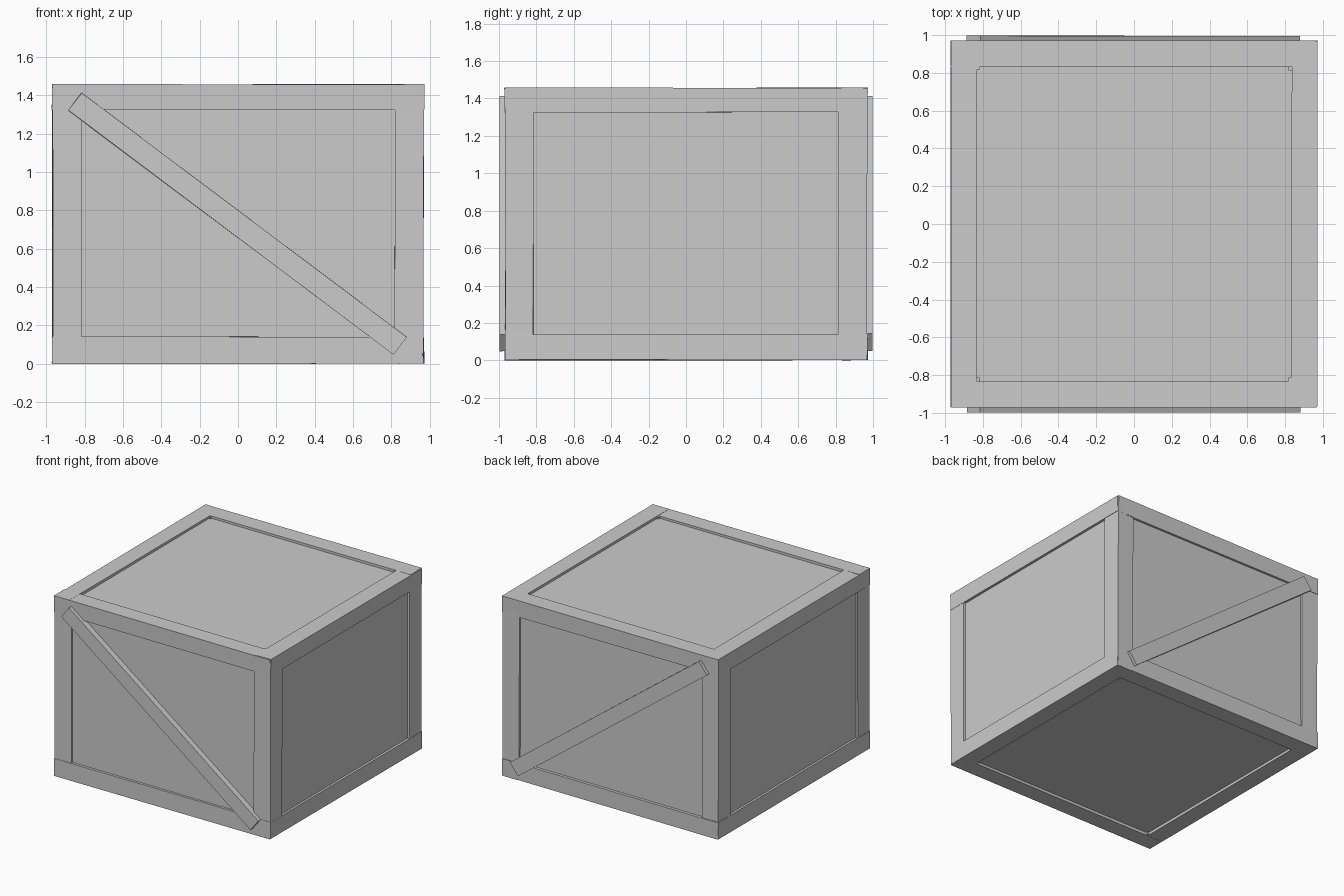
import bpy, bmesh, math, random
from mathutils import Matrix, Vector

if "Cube" in bpy.data.objects:
    bpy.data.objects.remove(bpy.data.objects["Cube"])

random.seed(4)


def box(name, lo, hi, wobble=0.0):
    """Flat-shaded box between two corners, with slightly hand-cut edges."""
    lo, hi = Vector(lo), Vector(hi)
    bm = bmesh.new()
    bmesh.ops.create_cube(bm, size=1)
    for v in bm.verts:
        v.co = Vector((v.co[i] * (hi[i] - lo[i]) for i in range(3))) + (lo + hi) / 2
        v.co += Vector([random.uniform(-wobble, wobble) for _ in range(3)])
    mesh = bpy.data.meshes.new(name)
    bm.to_mesh(mesh)
    bm.free()
    obj = bpy.data.objects.new(name, mesh)
    bpy.context.collection.objects.link(obj)
    return obj


def span(sign, inner, outer):
    return sorted((sign * inner, sign * outer))


W = 0.003
OUT, TOP = 0.97, 1.457

# Recessed panels on all six sides
box("panels", (-0.95, -0.95, 0.024), (0.95, 0.95, 1.437))

# Corner posts
for sx in (-1, 1):
    for sy in (-1, 1):
        x, y = span(sx, 0.818, OUT - 0.003), span(sy, 0.815, OUT - 0.003)
        box("corner_post", (x[0], y[0], 0.007), (x[1], y[1], TOP - 0.006), W)

# Top and bottom rails
for z0, z1, label in ((0.003, 0.14, "bottom"), (1.325, TOP, "top")):
    for s in (-1, 1):
        a, b = span(s, 0.833, OUT)
        box(label + "_rail_across", (-0.968, a, z0), (0.965, b, z1), W)
        box(label + "_rail_side", (a, -0.965, z0), (b, 0.968, z1), W)

# Diagonal braces on front and back, both falling towards +x
start, end = Vector((-0.85, 0, 1.367)), Vector((0.845, 0, 0.095))
run = end - start
angle = math.atan2(-run.z, run.x)
for s, label in ((-1, "front"), (1, "back")):
    half = run.length / 2
    brace = box(label + "_diagonal_brace", (-half, -0.026, -0.058), (half, 0.026, 0.058), 0.002)
    mid = (start + end) / 2 + Vector((0, s * 0.972, 0))
    brace.data.transform(Matrix.Translation(mid) @ Matrix.Rotation(angle, 4, 'Y'))

# Rest exactly on the ground
objs = list(bpy.context.collection.objects)
low = min(v.co.z for o in objs for v in o.data.vertices)
for o in objs:
    o.data.transform(Matrix.Translation((0, 0, -low)))
